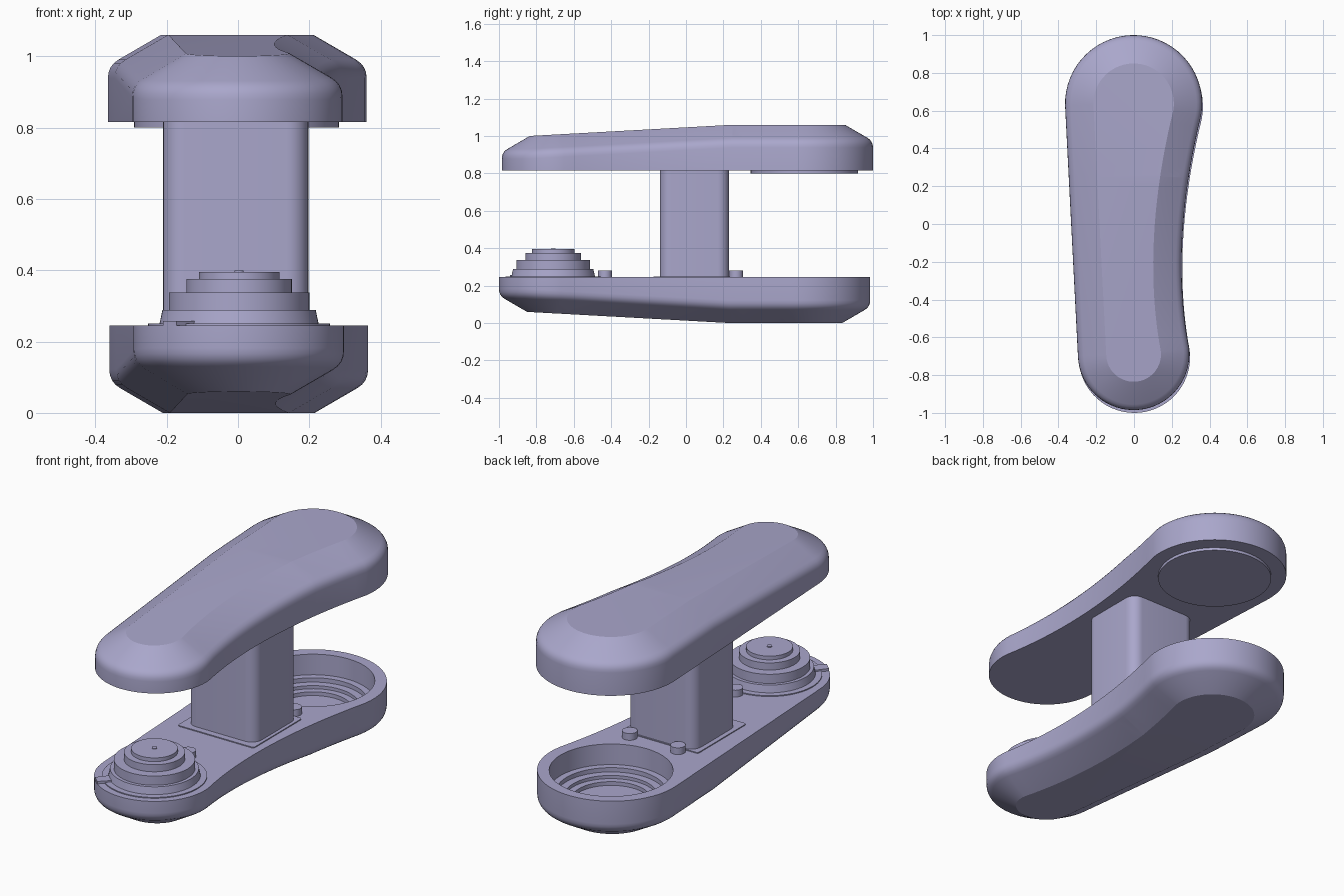
import bpy, bmesh, math
from mathutils import Vector

cube = bpy.data.objects.get("Cube")
if cube:
    bpy.data.objects.remove(cube, do_unlink=True)

# One lavender plastic for everything
mat = bpy.data.materials.new("lavender")
mat.use_nodes = True
COLOUR = (0.40, 0.385, 0.60, 1)
mat.diffuse_color = COLOUR
mat.node_tree.nodes["Principled BSDF"].inputs["Base Color"].default_value = COLOUR


def finish(name, bm, angle=25):
    bmesh.ops.recalc_face_normals(bm, faces=bm.faces[:])
    me = bpy.data.meshes.new(name)
    bm.to_mesh(me)
    bm.free()
    me.materials.append(mat)
    ob = bpy.data.objects.new(name, me)
    bpy.context.collection.objects.link(ob)
    smooth(ob, angle)
    return ob


def smooth(ob, angle=25):
    bpy.ops.object.select_all(action="DESELECT")
    ob.select_set(True)
    bpy.context.view_layer.objects.active = ob
    bpy.ops.object.shade_smooth_by_angle(angle=math.radians(angle))


def loft(bm, rings):
    """Skin closed rings of equal length and cap both ends."""
    loops = [[bm.verts.new(p) for p in ring] for ring in rings]
    n = len(loops[0])
    for a, b in zip(loops, loops[1:]):
        for i in range(n):
            j = (i + 1) % n
            bm.faces.new((a[i], a[j], b[j], b[i]))
    bm.faces.new(loops[0][::-1])
    bm.faces.new(loops[-1])


def lathe(name, centre, profile, n=64):
    """Solid of revolution from (radius, z) pairs, bottom to top."""
    bm = bmesh.new()
    ts = [2 * math.pi * i / n for i in range(n)]
    loft(bm, [[(centre[0] + r * math.cos(t), centre[1] + r * math.sin(t), z)
               for t in ts] for r, z in profile])
    return finish(name, bm)


def rounded_block(name, x0, x1, y0, y1, z0, z1, r, seg=8):
    bm = bmesh.new()
    pts = []
    for cx, cy, a0 in ((x1 - r, y1 - r, 0), (x0 + r, y1 - r, 90),
                       (x0 + r, y0 + r, 180), (x1 - r, y0 + r, 270)):
        for i in range(seg + 1):
            t = math.radians(a0 + 90 * i / seg)
            pts.append((cx + r * math.cos(t), cy + r * math.sin(t)))
    loft(bm, [[(x, y, z) for x, y in pts] for z in (z0, z1)])
    return finish(name, bm)


def outline():
    """Large round end, straight side, small round end, waisted side."""
    pts = []
    for i in range(33):
        t = math.radians(-10 + 192 * i / 32)
        pts.append(Vector((0.363 * math.cos(t), 0.637 + 0.363 * math.sin(t))))
    for i in range(33):
        t = math.radians(182 + 185 * i / 32)
        pts.append(Vector((0.295 * math.cos(t), -0.69 + 0.295 * math.sin(t))))
    a, b = pts[-1], pts[0]
    c1, c2 = Vector((0.225, -0.30)), Vector((0.245, 0.12))
    for i in range(1, 20):
        t = i / 20
        s = 1 - t
        pts.append(a * s**3 + c1 * (3 * s * s * t) + c2 * (3 * s * t * t) + b * t**3)
    return pts


OUT = outline()


def inset(d):
    n = len(OUT)
    res = []
    for i, p in enumerate(OUT):
        tan = (OUT[(i + 1) % n] - OUT[i - 1]).normalized()
        res.append(p + Vector((-tan.y, tan.x)) * d)
    return res


def shell(name, shift, base_z, sign):
    """Chamfered pod half; sign flips it up or down from its flat mating face."""
    wall, top, run = 0.158, 0.245, 0.15
    soft = 0.035
    p0, p1 = (0, wall - soft), (0, wall)
    k = soft / math.hypot(run, top - wall)
    p2 = (run * k, wall + (top - wall) * k)
    prof = [(0, 0)]
    for i in range(5):
        t = i / 4
        prof.append(tuple((1 - t)**2 * p0[j] + 2 * t * (1 - t) * p1[j] + t * t * p2[j]
                          for j in (0, 1)))
    prof.append((run, top))
    bm = bmesh.new()
    loft(bm, [[(p.x, p.y, z) for p in inset(d)] for d, z in prof])
    # crease where the crown starts to slope to the small end
    bmesh.ops.bisect_plane(bm, geom=bm.verts[:] + bm.edges[:] + bm.faces[:],
                           plane_co=(0, 0.25, 0), plane_no=(0, 1, 0))
    for v in bm.verts:
        if v.co.z > 0.01:
            v.co.z -= 0.06 * max(0, min(1, (0.25 - v.co.y) / 1.09))
        v.co = Vector((v.co.x + shift[0], v.co.y + shift[1], base_z + sign * v.co.z))
    return finish(name, bm)


# Upper and lower pods
shell("upper_shell", (-0.002, 0), 0.815, 1)
lower = shell("lower_shell", (0.002, -0.015), 0.245, -1)

# Stepped bowl sunk into the large end of the lower pod
BOWL = (0.002, 0.63)
cutter = lathe("bowl_cutter", BOWL, [(0.19, 0.075), (0.19, 0.095), (0.225, 0.095),
                                     (0.225, 0.112), (0.265, 0.112), (0.265, 0.135),
                                     (0.30, 0.135), (0.30, 0.30)])
cutter.hide_render = True
mod = lower.modifiers.new("bowl", "BOOLEAN")
mod.operation = "DIFFERENCE"
mod.solver = "EXACT"
mod.object = cutter
bpy.context.view_layer.objects.active = lower
bpy.ops.object.modifier_apply(modifier=mod.name)
bpy.data.objects.remove(cutter, do_unlink=True)
smooth(lower)

# Matching disc under the upper pod
lathe("upper_disc", (-0.004, 0.633), [(0.287, 0.80), (0.287, 0.82)])

# Joining pillar and its thin foot plate
rounded_block("pillar", -0.21, 0.197, -0.14, 0.23, 0.24, 0.82, 0.06)
rounded_block("foot_plate", -0.235, 0.215, -0.175, 0.235, 0.24, 0.25, 0.012, 3)

# Tiered turret on the small end
TURRET = (0.003, -0.71)
lathe("turret_collar", TURRET, [(0.255, 0.24), (0.255, 0.25)])
lathe("turret", TURRET, [(0.225, 0.24), (0.215, 0.288), (0.197, 0.288), (0.197, 0.337),
                         (0.148, 0.337), (0.148, 0.375), (0.113, 0.375), (0.113, 0.395)])
lathe("turret_pin", TURRET, [(0.013, 0.39), (0.013, 0.399)], 16)

# Small lever pointing out from the turret
bm = bmesh.new()
d = Vector((-0.19, -0.21)).normalized()
s = Vector((-d.y, d.x)) * 0.032
c = Vector(TURRET)
foot = [c + d * 0.18 - s, c + d * 0.29 - s * 0.8, c + d * 0.29 + s * 0.8, c + d * 0.18 + s]
loft(bm, [[(p.x, p.y, z) for p in foot] for z in (0.236, 0.258)])
finish("turret_lever", bm)

# Locating pegs
for i, (x, y) in enumerate(((0.145, 0.268), (-0.14, 0.268), (0.01, -0.433))):
    lathe("peg_%d" % (i + 1), (x, y), [(0.037, 0.24), (0.037, 0.281)], 32)
